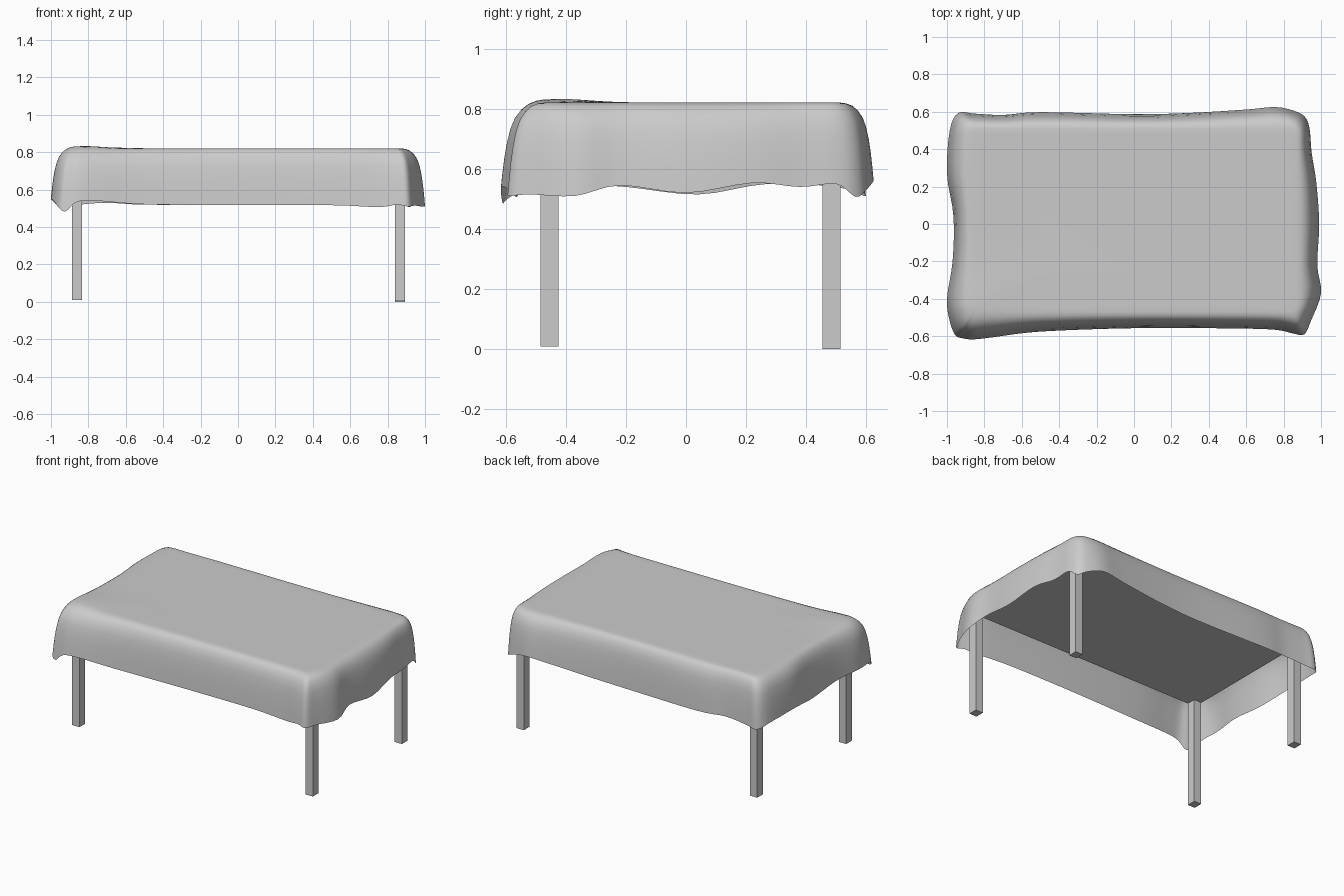
import bpy, bmesh, math
from mathutils import Vector

if "Cube" in bpy.data.objects:
    bpy.data.objects.remove(bpy.data.objects["Cube"])

def add_object(name, bm, smooth=False):
    bmesh.ops.recalc_face_normals(bm, faces=bm.faces)
    me = bpy.data.meshes.new(name)
    bm.to_mesh(me)
    bm.free()
    for p in me.polygons:
        p.use_smooth = smooth
    ob = bpy.data.objects.new(name, me)
    bpy.context.collection.objects.link(ob)
    return ob

def box(name, lo, hi):
    bm = bmesh.new()
    bmesh.ops.create_cube(bm, size=1)
    for v in bm.verts:
        v.co = Vector([lo[i] + (v.co[i] + 0.5) * (hi[i] - lo[i]) for i in range(3)])
    return add_object(name, bm)

def catmull(a, b, c, d, t):
    return 0.5 * (2 * b + (c - a) * t + (2 * a - 5 * b + 4 * c - d) * t * t
                  + (3 * b - a - 3 * c + d) * t ** 3)

# Table top and four square legs
box("table_top", (-0.89, -0.485, 0.72), (0.89, 0.515, 0.785))
for side, x, zf, zb in (("left", -0.86, 0.01, 0.01), ("right", 0.866, 0.008, 0.0)):
    for end, y, z in (("front", -0.455, zf), ("back", 0.485, zb)):
        box(f"{end}_{side}_leg", (x - 0.027, y - 0.03, z), (x + 0.027, y + 0.03, 0.725))

# Hem of the tablecloth, counter-clockwise from the front left corner
hem = [Vector(p) for p in (
    (-0.955, -0.595, 0.50), (-0.92, -0.61, 0.485), (-0.86, -0.617, 0.535), (-0.75, -0.605, 0.54),
    (-0.5, -0.575, 0.522), (0.0, -0.557, 0.517), (0.5, -0.558, 0.517), (0.75, -0.565, 0.507),
    (0.85, -0.585, 0.52), (0.91, -0.59, 0.51), (0.945, -0.52, 0.515), (1.0, -0.37, 0.51),
    (0.98, -0.22, 0.545), (0.99, 0.0, 0.52), (0.975, 0.22, 0.553), (0.95, 0.38, 0.54),
    (0.94, 0.5, 0.55), (0.92, 0.565, 0.507), (0.87, 0.60, 0.53), (0.76, 0.625, 0.56),
    (0.6, 0.612, 0.55), (0.3, 0.594, 0.53), (0.0, 0.587, 0.52), (-0.5, 0.598, 0.52),
    (-0.7, 0.583, 0.53), (-0.85, 0.59, 0.52), (-0.94, 0.593, 0.51), (-0.985, 0.5, 0.54),
    (-1.0, 0.27, 0.55), (-0.965, 0.04, 0.515), (-0.97, -0.2, 0.54), (-1.0, -0.4, 0.55),
    (-0.985, -0.52, 0.54))]
n, sub = len(hem), 4
loop = [catmull(hem[i - 1], hem[i], hem[(i + 1) % n], hem[(i + 2) % n], k / sub)
        for i in range(n) for k in range(sub)]

# Drape profile: outward fraction and drop fraction from top to hem
profile = [(0, 0), (0.2, 0.01), (0.38, 0.04), (0.54, 0.10), (0.68, 0.19),
           (0.78, 0.31), (0.86, 0.47), (0.92, 0.65), (0.965, 0.83), (1, 1)]
TOP = 0.821

def bump(x, y):
    return 0.012 * math.exp(-((x + 0.82) ** 2 + (y + 0.42) ** 2) / 0.02)

bm = bmesh.new()
rings = [[] for _ in range(len(profile) + 3)]
for h in loop:
    core = Vector((max(-0.83, min(0.83, h.x)), max(-0.43, min(0.47, h.y))))
    rim = core + 0.04 * (h.xy - core).normalized()
    for r, s in enumerate((0.6, 0.82, 0.94)):
        x, y = rim * s
        rings[r].append(bm.verts.new((x, y, TOP + bump(x, y))))
    for r, (out, drop) in enumerate(profile):
        x, y = rim.lerp(h.xy, out)
        z = TOP + (h.z - TOP) * drop + bump(x, y) * (1 - drop)
        rings[r + 3].append(bm.verts.new((x, y, z)))
bm.faces.new(rings[0])
m = len(loop)
for a, b in zip(rings, rings[1:]):
    for i in range(m):
        j = (i + 1) % m
        bm.faces.new((a[i], b[i], b[j], a[j]))
add_object("tablecloth", bm, smooth=True)
